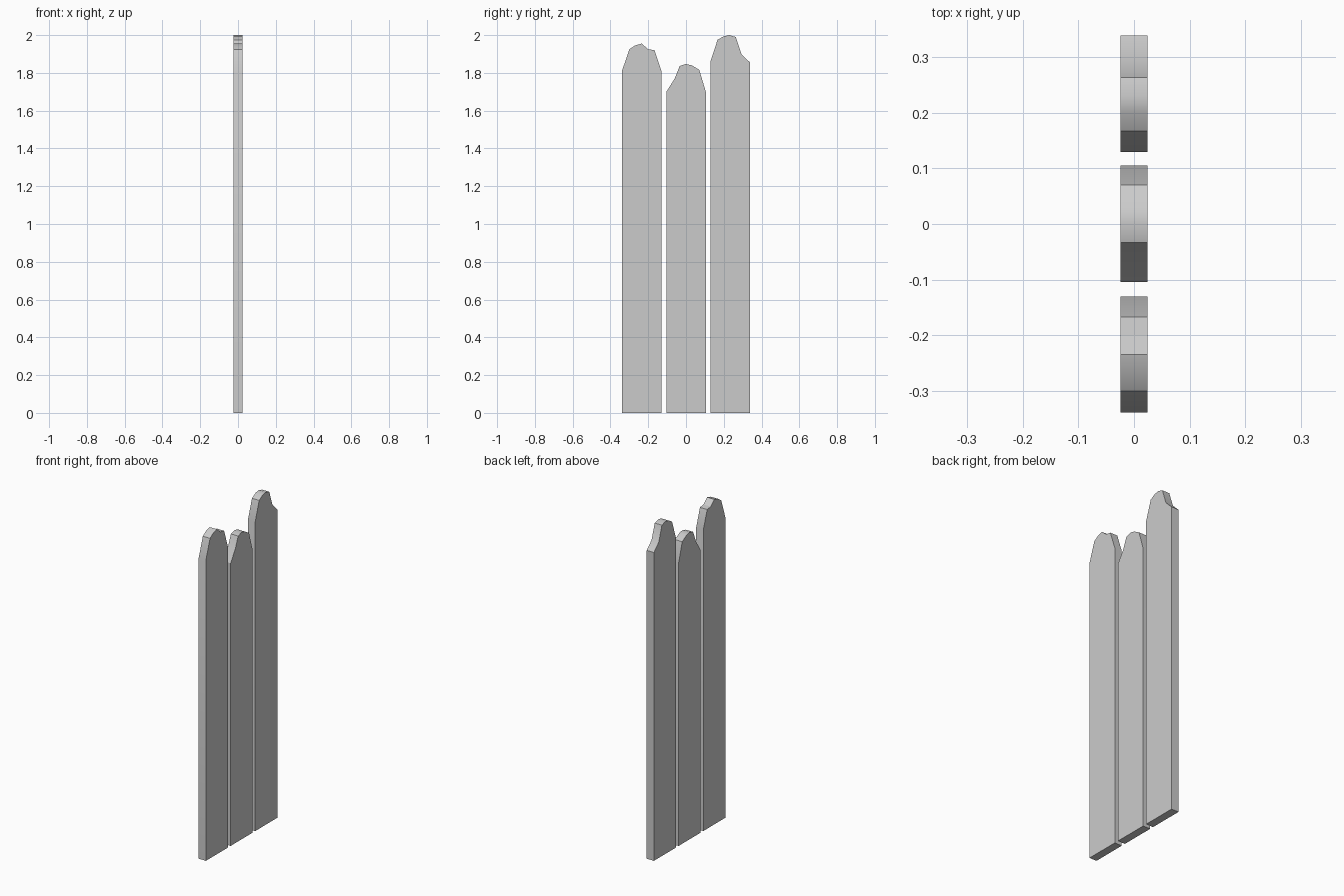
import bpy, bmesh, math

if "Cube" in bpy.data.objects:
    bpy.data.objects.remove(bpy.data.objects["Cube"])

HALF_THICK = 0.024


def plank(name, top):
    """Extrude a board outline (flat foot, worn top given as y, z points) along x."""
    outline = [(top[0][0], 0)] + top + [(top[-1][0], 0)]
    bm = bmesh.new()
    face = bm.faces.new([bm.verts.new((-HALF_THICK, y, z)) for y, z in outline])
    ext = bmesh.ops.extrude_face_region(bm, geom=[face])
    verts = [v for v in ext["geom"] if isinstance(v, bmesh.types.BMVert)]
    bmesh.ops.translate(bm, verts=verts, vec=(2 * HALF_THICK, 0, 0))
    bmesh.ops.recalc_face_normals(bm, faces=bm.faces)
    mesh = bpy.data.meshes.new(name)
    bm.to_mesh(mesh)
    bm.free()
    obj = bpy.data.objects.new(name, mesh)
    bpy.context.collection.objects.link(obj)
    # soft shading over the worn top, sharp board edges
    bpy.ops.object.select_all(action='DESELECT')
    obj.select_set(True)
    bpy.context.view_layer.objects.active = obj
    bpy.ops.object.shade_smooth_by_angle(angle=math.radians(30))


# Three fence boards, front to back
plank("front_plank", [(-0.339, 1.81), (-0.30, 1.925), (-0.27, 1.945), (-0.235, 1.955),
                      (-0.20, 1.925), (-0.167, 1.92), (-0.13, 1.81)])
plank("middle_plank", [(-0.104, 1.70), (-0.06, 1.77), (-0.033, 1.837), (0.0, 1.847),
                       (0.03, 1.84), (0.07, 1.817), (0.105, 1.70)])
plank("back_plank", [(0.129, 1.86), (0.167, 1.975), (0.20, 1.994), (0.23, 2.0),
                     (0.263, 1.99), (0.293, 1.90), (0.339, 1.855)])
